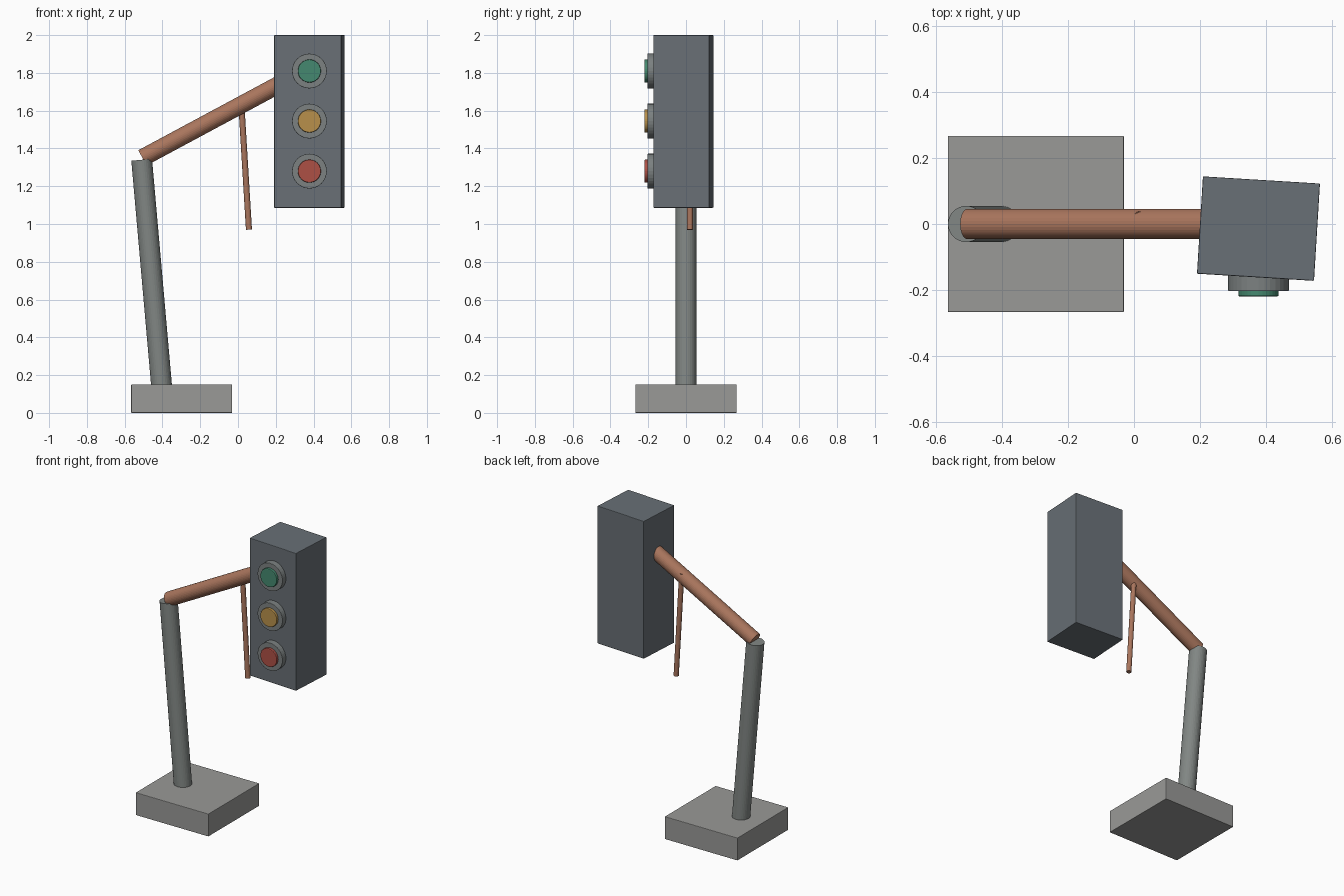
import bpy
from math import radians
from mathutils import Vector

if "Cube" in bpy.data.objects:
    bpy.data.objects.remove(bpy.data.objects["Cube"])


def material(name, rgb):
    m = bpy.data.materials.new(name)
    m.diffuse_color = (*rgb, 1)
    m.use_nodes = True
    m.node_tree.nodes["Principled BSDF"].inputs["Base Color"].default_value = m.diffuse_color
    return m


def finish(obj, name, mat, bevel):
    obj.name = name
    if mat:
        obj.data.materials.append(mat)
    if bevel:
        b = obj.modifiers.new("edge_bevel", 'BEVEL')
        b.width = bevel
        b.segments = 2
        b.limit_method = 'ANGLE'
        b.angle_limit = radians(40)
    return obj


def box(name, centre, size, mat=None, turn=0, bevel=0.003):
    bpy.ops.mesh.primitive_cube_add(size=1, location=centre, rotation=(0, 0, radians(turn)))
    obj = bpy.context.object
    obj.scale = size
    bpy.ops.object.transform_apply(location=False, rotation=False, scale=True)
    return finish(obj, name, mat, bevel)


def rod(name, start, end, radius, mat=None, sides=32, bevel=0):
    a, b = Vector(start), Vector(end)
    bpy.ops.mesh.primitive_cylinder_add(vertices=sides, radius=radius,
                                        depth=(b - a).length, location=(a + b) / 2)
    obj = bpy.context.object
    obj.rotation_euler = (b - a).to_track_quat('Z', 'Y').to_euler()
    return finish(obj, name, mat, bevel)


rust = material("rust", (0.40, 0.18, 0.11))
slate = material("slate", (0.14, 0.16, 0.18))
steel = material("steel", (0.22, 0.24, 0.23))
concrete = material("concrete", (0.32, 0.32, 0.31))
trim = material("trim", (0.20, 0.22, 0.22))

# Base and leaning pole
box("base", (-0.298, 0, 0.075), (0.535, 0.535, 0.15), concrete)
rod("pole", (-0.399, 0, 0.08), (-0.51, 0, 1.34), 0.055, steel)

# Sloping arm and the loose rod hanging from it
rod("arm", (-0.506, 0, 1.35), (0.30, 0, 1.783), 0.046, rust)
rod("hanging_rod", (0.058, 0.02, 0.97), (0.016, 0.022, 1.663), 0.016, rust, 16)

# Lamp housing, slightly twisted
box("lamp_housing", (0.378, -0.014, 1.543), (0.356, 0.296, 0.914), slate, -3.5)

# Three lamps: bezel and lens each
lamps = [("red", 1.28, (0.42, 0.08, 0.06)),
         ("amber", 1.545, (0.48, 0.28, 0.07)),
         ("green", 1.81, (0.06, 0.25, 0.16))]
for colour, z, rgb in lamps:
    rod(colour + "_bezel", (0.378, -0.13, z), (0.378, -0.204, z), 0.092, trim, bevel=0.002)
    rod(colour + "_lens", (0.378, -0.18, z), (0.378, -0.22, z), 0.061,
        material(colour + "_glass", rgb), bevel=0.004)
